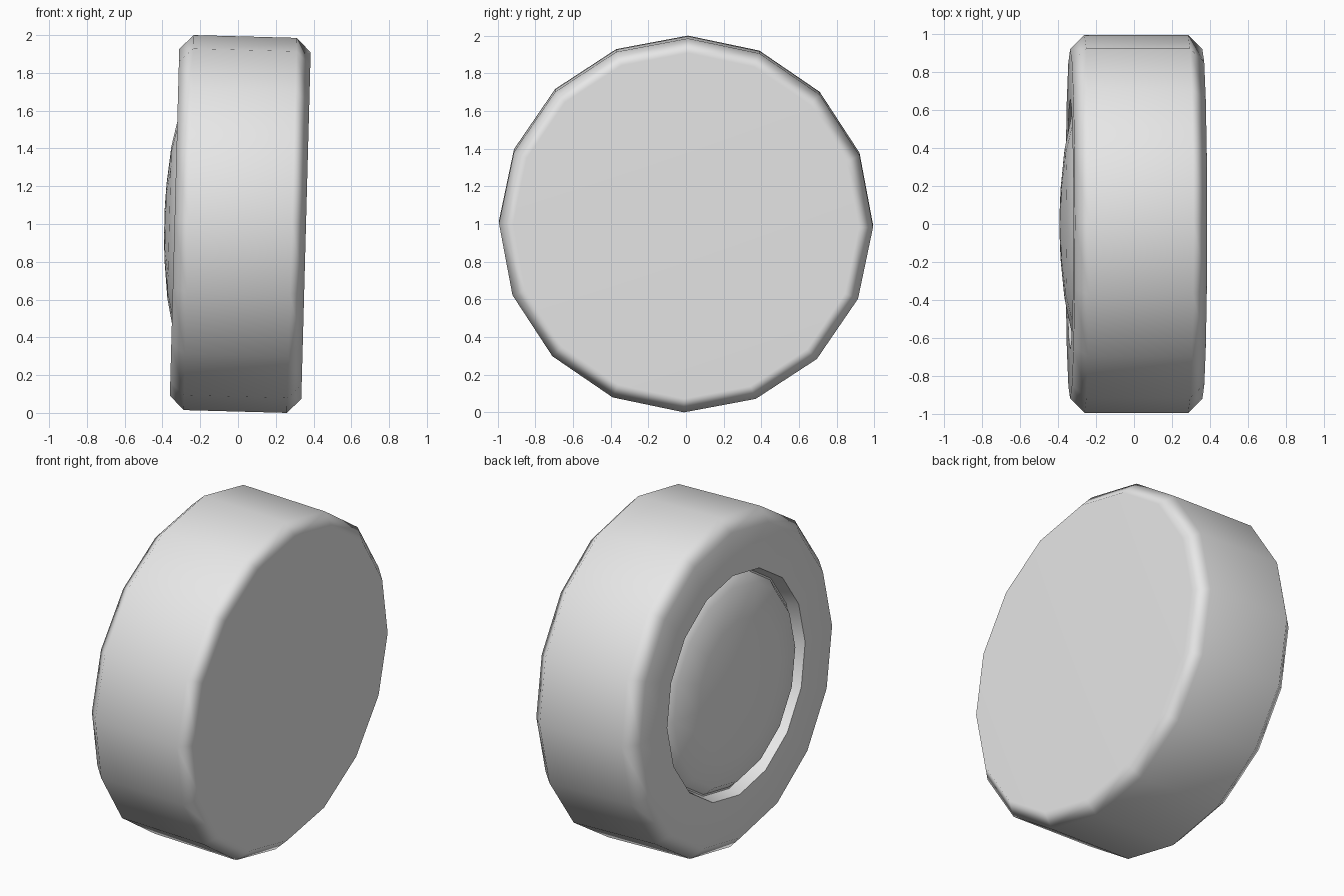
import bpy, bmesh
from math import radians, sin, cos, pi
from mathutils import Matrix

if "Cube" in bpy.data.objects:
    bpy.data.objects.remove(bpy.data.objects["Cube"])

SIDES = 16
grey = bpy.data.materials.new("light_grey")
grey.use_nodes = True
colour = (0.8, 0.8, 0.8, 1)
grey.diffuse_color = colour
grey.node_tree.nodes["Principled BSDF"].inputs["Base Color"].default_value = colour


def lathe_x(name, profile):
    """Revolve (x, radius) points round the axle and cap both ends."""
    bm = bmesh.new()
    rings = []
    for x, r in profile:
        rings.append([bm.verts.new((x, r * sin(2 * pi * i / SIDES), r * cos(2 * pi * i / SIDES)))
                      for i in range(SIDES)])
    for a, b in zip(rings, rings[1:]):
        for i in range(SIDES):
            j = (i + 1) % SIDES
            bm.faces.new((a[i], a[j], b[j], b[i]))
    bm.faces.new(rings[0])
    bm.faces.new(rings[-1])
    bmesh.ops.recalc_face_normals(bm, faces=bm.faces)
    # slight lean of the whole wheel
    lean = Matrix.Rotation(radians(1.55), 4, 'Y') @ Matrix.Rotation(radians(-0.6), 4, 'X')
    bm.transform(Matrix.Translation((0.012, 0, 1.0)) @ lean)
    mesh = bpy.data.meshes.new(name)
    bm.to_mesh(mesh)
    bm.free()
    obj = bpy.data.objects.new(name, mesh)
    bpy.context.collection.objects.link(obj)
    mesh.materials.append(grey)
    bpy.context.view_layer.objects.active = obj
    obj.select_set(True)
    bpy.ops.object.shade_smooth_by_angle(angle=radians(50))
    obj.select_set(False)
    weighted = obj.modifiers.new("even_shading", 'WEIGHTED_NORMAL')
    weighted.keep_sharp = True
    return obj


# Tyre with chamfered shoulders, recessed hub seat and shallow domed hub
half, radius, bevel = 0.348, 0.993, 0.075
tyre = [(half, radius - bevel), (half - bevel, radius),
        (bevel - half, radius), (-half, radius - bevel)]
recess = [(-half, 0.66), (-half + 0.07, 0.64)]
dome = [(-half + 0.07, 0.63), (-half + 0.01, 0.58)]
dome += [(-half - 0.055 + 0.17 * r * r, r) for r in (0.4, 0.2, 0.08)]
lathe_x("wheel", tyre + recess + dome)
